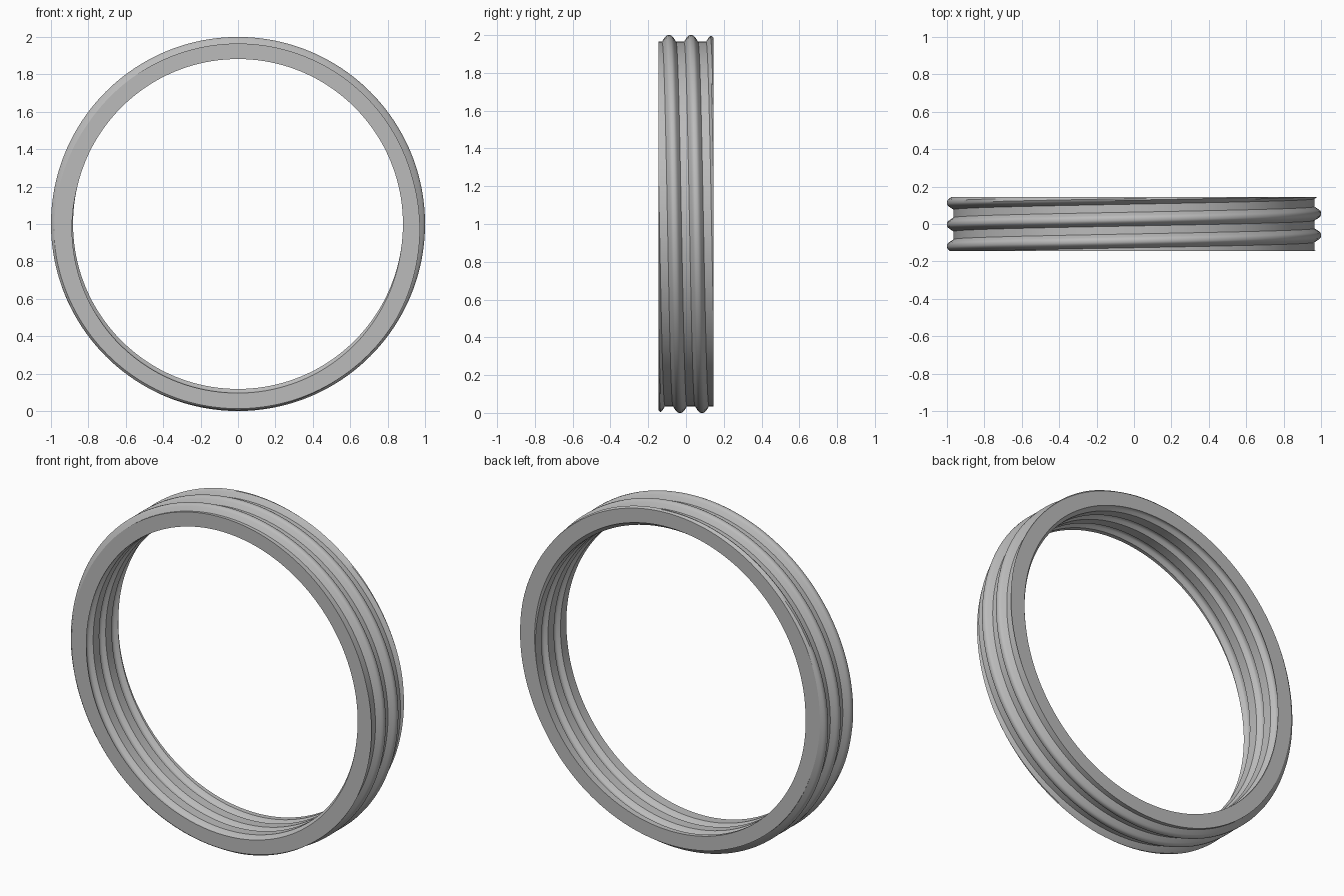
import bpy, bmesh, math

default = bpy.data.objects.get("Cube")
if default:
    bpy.data.objects.remove(default)

STEPS = 192            # columns around the ring
PITCH = 0.1165         # thread advance per turn
HALF = 0.145           # half width of the ring
START = -0.09          # thread crest position at the top of the ring

# One thread period as (offset from crest, radius)
half_outer = [(0.007, 1.0), (0.015, 0.996), (0.022, 0.988), (0.037, 0.965)]
half_inner = [(0.006, 0.904), (0.012, 0.902), (0.018, 0.897), (0.030, 0.882)]


def mirrored(half):
    return [(-u, r) for u, r in reversed(half)] + half


OUTER, INNER = mirrored(half_outer), mirrored(half_inner)
PER = len(OUTER)
TURNS = range(-3, 5)
ROWS = PER * len(TURNS)


def radius(profile, u):
    """Radius of the thread profile at offset u from a crest."""
    u = (u + PITCH / 2) % PITCH - PITCH / 2
    for (u0, r0), (u1, r1) in zip(profile, profile[1:]):
        if u0 <= u <= u1:
            return r0 + (r1 - r0) * (u - u0) / (u1 - u0)
    return profile[0][1]


def column(bm, profile, phi, chamfer):
    """Points across the ring width at one angle, cut off at both ends."""
    crest = START + PITCH * phi / math.tau
    verts = []
    for turn in TURNS:
        for u, _ in profile:
            y = max(-HALF, min(HALF, crest + turn * PITCH + u))
            r = radius(profile, y - crest)
            if chamfer:
                r = min(r, 0.987 + HALF - abs(y))
            verts.append(bm.verts.new((r * math.sin(phi), y, 1 + r * math.cos(phi))))
    return verts


bm = bmesh.new()
angles = [math.tau * i / STEPS for i in range(STEPS)]
outer = [column(bm, OUTER, a, True) for a in angles]
inner = [column(bm, INNER, a, False) for a in angles]


def vert(grid, i, k):
    """Grid lookup; after a full turn the rows shift by one thread."""
    if i == STEPS:
        i, k = 0, k + PER
    return grid[i][max(0, min(ROWS - 1, k))]


def quad(*verts):
    unique = list(dict.fromkeys(verts))
    if len(unique) > 2:
        bm.faces.new(unique)


# Threaded walls and flat end faces
for i in range(STEPS):
    for k in range(ROWS - 1):
        for grid in (outer, inner):
            quad(vert(grid, i, k), vert(grid, i, k + 1),
                 vert(grid, i + 1, k + 1), vert(grid, i + 1, k))
    for k in (0, ROWS - 1):
        quad(vert(outer, i, k), vert(outer, i + 1, k),
             vert(inner, i + 1, k), vert(inner, i, k))

bmesh.ops.remove_doubles(bm, verts=bm.verts[:], dist=0.00002)
bmesh.ops.dissolve_degenerate(bm, edges=bm.edges[:], dist=0.00002)
bmesh.ops.recalc_face_normals(bm, faces=bm.faces[:])

mesh = bpy.data.meshes.new("threaded_ring")
bm.to_mesh(mesh)
bm.free()
ring = bpy.data.objects.new("threaded_ring", mesh)
bpy.context.collection.objects.link(ring)

# Plain grey material
grey = bpy.data.materials.new("plain_grey")
grey.use_nodes = True
colour = (0.5, 0.5, 0.5, 1)
grey.diffuse_color = colour
grey.node_tree.nodes["Principled BSDF"].inputs["Base Color"].default_value = colour
mesh.materials.append(grey)

# Smooth threads with sharp edges
bpy.context.view_layer.objects.active = ring
ring.select_set(True)
bpy.ops.object.shade_smooth_by_angle(angle=math.radians(32))
